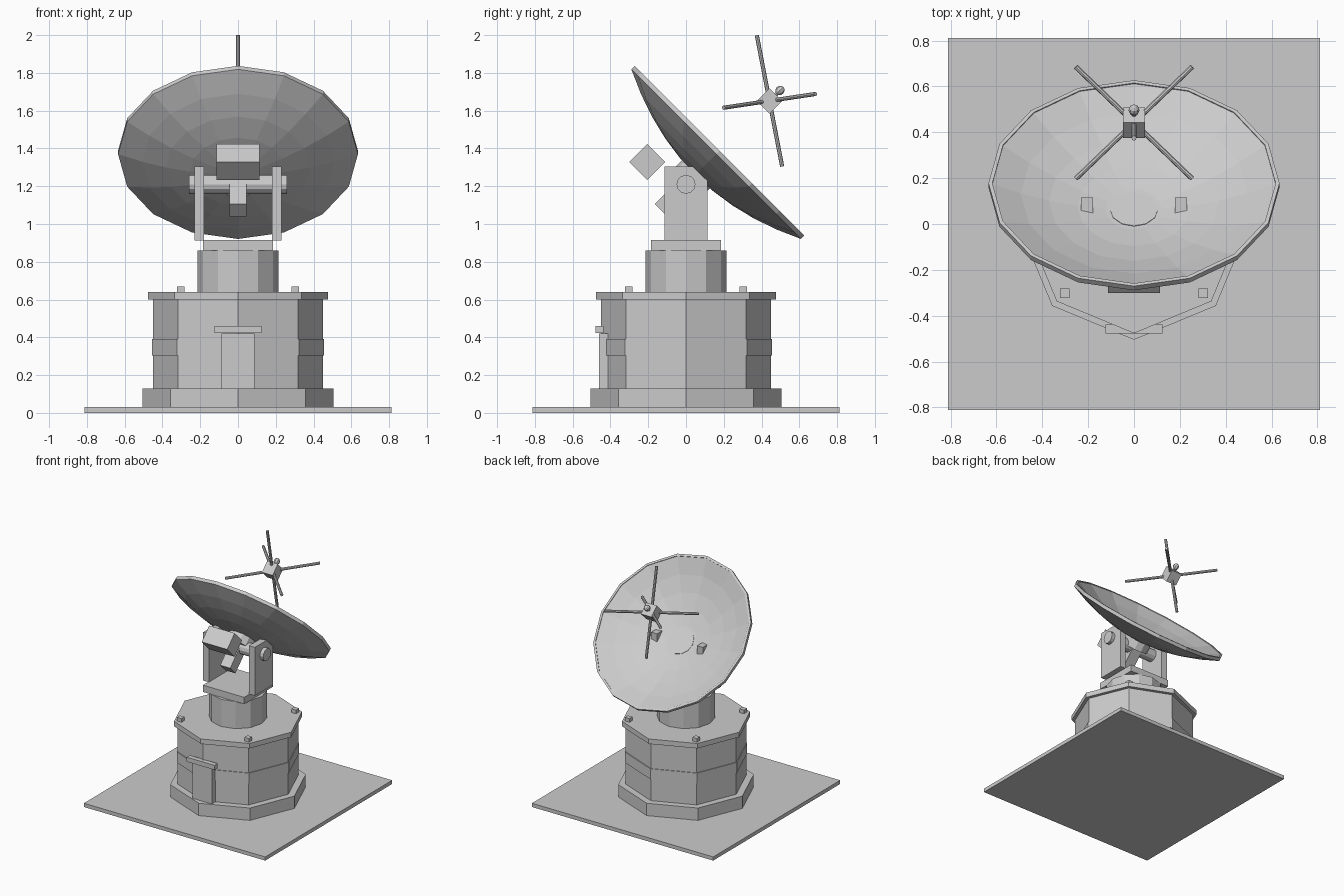
import bpy, bmesh
from math import radians, sin, cos, pi
from mathutils import Matrix, Vector

if "Cube" in bpy.data.objects:
    bpy.data.objects.remove(bpy.data.objects["Cube"])

# Tilted frame of the dish: origin on the pivot, local z along the dish axis
TILT = Matrix.Translation((0, 0, 1.21)) @ Matrix.Rotation(radians(-45), 4, 'X')
FLAT = Matrix.Identity(4)


def finish(name, bm, matrix):
    bmesh.ops.recalc_face_normals(bm, faces=bm.faces[:])
    mesh = bpy.data.meshes.new(name)
    bm.to_mesh(mesh)
    bm.free()
    obj = bpy.data.objects.new(name, mesh)
    obj.matrix_world = matrix
    bpy.context.collection.objects.link(obj)
    return obj


def box(name, centre, size, frame=FLAT):
    bm = bmesh.new()
    bmesh.ops.create_cube(bm, size=1)
    bmesh.ops.scale(bm, vec=size, verts=bm.verts)
    return finish(name, bm, frame @ Matrix.Translation(centre))


def lathe(name, profile, sides, frame=FLAT):
    """Spin (radius, height) points around local z; radius 0 makes a pole."""
    bm = bmesh.new()
    rings = []
    for r, z in profile:
        if r == 0:
            rings.append([bm.verts.new((0, 0, z))] * sides)
        else:
            rings.append([bm.verts.new((r * cos(2 * pi * i / sides), r * sin(2 * pi * i / sides), z))
                          for i in range(sides)])
    for a, b in zip(rings, rings[1:]):
        for i in range(sides):
            j = (i + 1) % sides
            bm.faces.new(list(dict.fromkeys((a[i], a[j], b[j], b[i]))))
    return finish(name, bm, frame)


def prism(name, r, z0, z1, sides, frame=FLAT):
    return lathe(name, [(0, z0), (r, z0), (r, z1), (0, z1)], sides, frame)


# Ground plate and octagonal building
box("ground_plate", (0, 0, 0.015), (1.625, 1.625, 0.03))
prism("plinth", 0.505, 0.03, 0.13, 8)
prism("base_body", 0.45, 0.13, 0.60, 8)
prism("base_band", 0.456, 0.305, 0.39, 8)
prism("base_cap", 0.477, 0.60, 0.64, 8)
for sx in (-1, 1):
    for sy in (-1, 1):
        box("cap_bolt", (sx * 0.302, sy * 0.302, 0.652), (0.04, 0.04, 0.036))

# Door and canopy on the front corner
box("door", (0, -0.43, 0.275), (0.175, 0.06, 0.29))
box("door_canopy", (0, -0.458, 0.441), (0.25, 0.04, 0.037))

# Turntable and yoke
prism("turntable", 0.214, 0.64, 0.86, 12)
box("yoke_base", (0, 0, 0.8875), (0.37, 0.37, 0.055))
for sx in (-1, 1):
    box("yoke_arm", (sx * 0.205, 0, 1.109), (0.052, 0.23, 0.392))
prism("pivot_axle", 0.05, -0.26, 0.26, 12,
      Matrix.Translation((0, 0, 1.21)) @ Matrix.Rotation(radians(90), 4, 'Y'))

# Dish shell: parabolic back, rim, parabolic inside
STEPS = 5
back = [(0.635 * i / STEPS, 0.07 + 0.156 * (i / STEPS) ** 2) for i in range(STEPS + 1)]
inside = [(0.618 * i / STEPS, 0.085 + 0.162 * (i / STEPS) ** 2) for i in range(STEPS, -1, -1)]
lathe("dish", back + [(0.635, 0.252), (0.618, 0.252)] + inside, 16, TILT)

# Hub, rear boom and equipment box behind the dish
prism("dish_hub", 0.105, 0.005, 0.093, 12, TILT)
box("rear_boom", (0, 0.005, -0.08), (0.09, 0.095, 0.22), TILT)
box("equipment_box", (0, -0.229, -0.062), (0.228, 0.135, 0.135), TILT)

# Feed at the focus with three crossing struts
box("feed_box", (0, 0, 0.625), (0.095, 0.095, 0.095), TILT)
lathe("feed_horn", [(0.024 * sin(pi * i / 6), 0.703 - 0.026 * cos(pi * i / 6)) if 0 < i < 6
                    else (0, 0.703 + (0.026 if i else -0.026)) for i in range(7)], 8, TILT)
prism("feed_stem", 0.01, 0.66, 0.70, 8, TILT)
for k in range(3):
    a = radians(-90 + 120 * k)
    d = Vector((0.828 * cos(a), 0.828 * sin(a), 0.56))
    turn = d.to_track_quat('Z', 'Y').to_matrix().to_4x4()
    prism("feed_strut", 0.011, -0.354, 0.354, 8,
          TILT @ Matrix.Translation((0, 0, 0.625)) @ turn)
